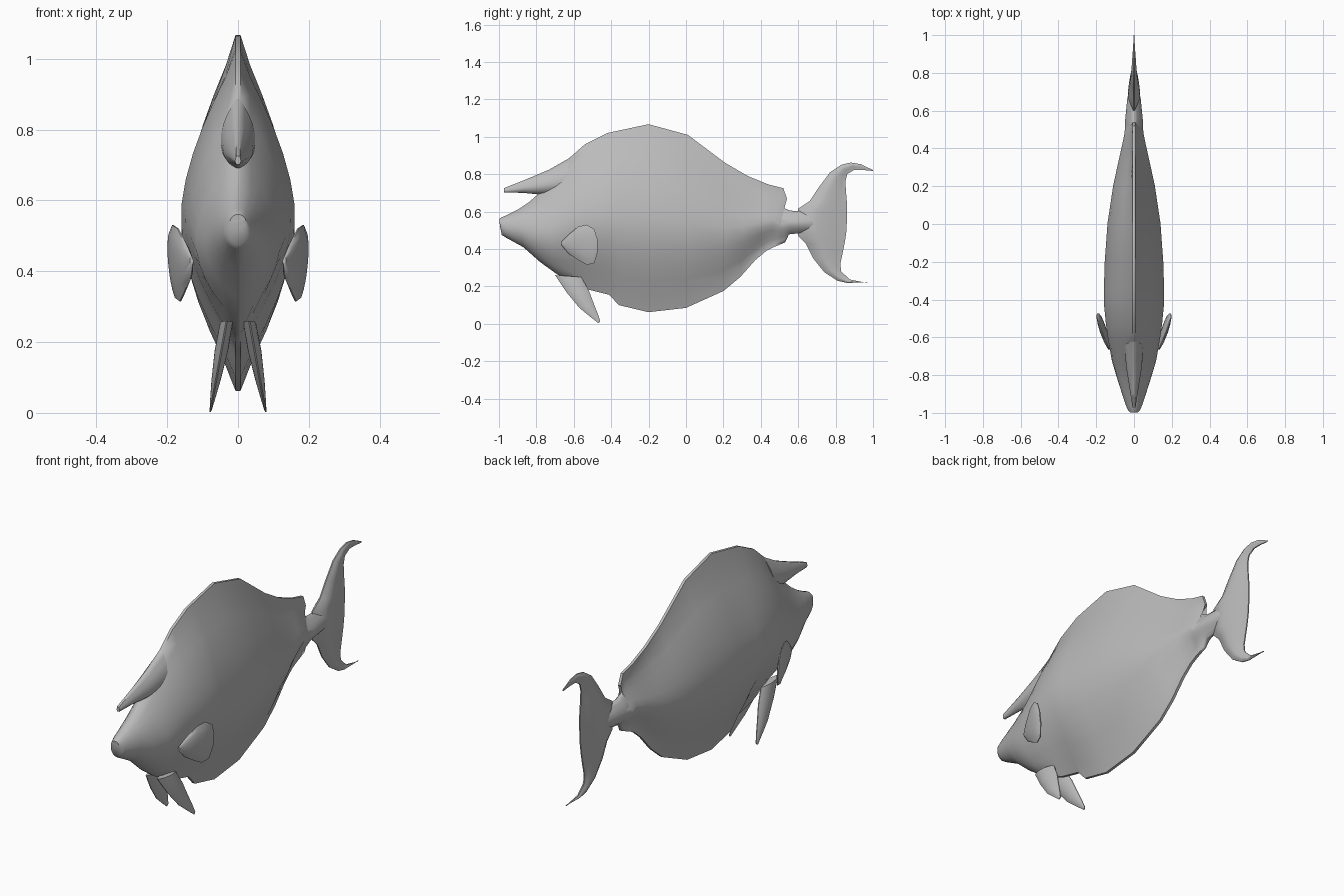
import bpy, bmesh

grey = bpy.data.materials.new("fish_grey")
grey.diffuse_color = (0.5, 0.5, 0.5, 1)


def loft(name, stations, mid, edge, n=9, offset=lambda y, z: 0.0):
    """Loft lens-shaped rings. Station: (top y,z), (bottom y,z), half width, a, b.
    The half width falls off as (1 - v**a)**b from the widest point to each edge."""
    bm = bmesh.new()
    rings = []
    for (ya, za), (yb, zb), w, a, b in stations:
        side = []
        for i in range(n):
            t = i / (n - 1)
            v = (mid - t) / mid if t < mid else (t - mid) / (1 - mid)
            half = max(w * max(0.0, 1 - v ** a) ** b, min(edge, w))
            side.append((half, ya + (yb - ya) * t, za + (zb - za) * t))
        pts = side + [(-h, y, z) for h, y, z in reversed(side)]
        rings.append([bm.verts.new((x + offset(y, z), y, z)) for x, y, z in pts])
    for r, s in zip(rings, rings[1:]):
        for i in range(2 * n):
            j = (i + 1) % (2 * n)
            bm.faces.new((r[i], r[j], s[j], s[i]))
    # end caps as strips across the ring
    for r in (rings[0], rings[-1]):
        for i in range(n - 1):
            bm.faces.new((r[i], r[i + 1], r[2 * n - 2 - i], r[2 * n - 1 - i]))
    bmesh.ops.recalc_face_normals(bm, faces=bm.faces)
    me = bpy.data.meshes.new(name)
    bm.to_mesh(me)
    bm.free()
    me.materials.append(grey)
    ob = bpy.data.objects.new(name, me)
    bpy.context.collection.objects.link(ob)
    bpy.ops.object.select_all(action='DESELECT')
    ob.select_set(True)
    bpy.context.view_layer.objects.active = ob
    bpy.ops.object.shade_smooth_by_angle(angle=0.9)
    return ob


# Body with dorsal and anal fins, ending in the tail stalk
loft("body", [
    ((-0.998, 0.56), (-0.995, 0.525), 0.022, 2, 0.5),
    ((-0.985, 0.57), (-0.985, 0.475), 0.032, 2, 0.5),
    ((-0.96, 0.58), (-0.965, 0.462), 0.042, 2, 0.5),
    ((-0.90, 0.61), (-0.87, 0.41), 0.068, 2, 0.65),
    ((-0.84, 0.65), (-0.78, 0.33), 0.092, 1.9, 0.7),
    ((-0.76, 0.72), (-0.69, 0.265), 0.118, 1.8, 0.85),
    ((-0.62, 0.89), (-0.61, 0.22), 0.138, 1.7, 1.0),
    ((-0.54, 0.96), (-0.53, 0.185), 0.150, 1.7, 1.05),
    ((-0.42, 1.02), (-0.41, 0.155), 0.162, 1.7, 1.1),
    ((-0.36, 1.033), (-0.36, 0.10), 0.162, 1.7, 1.1),
    ((-0.20, 1.067), (-0.20, 0.062), 0.157, 1.7, 1.1),
    ((0.01, 1.01), (0.00, 0.085), 0.142, 1.7, 1.15),
    ((0.21, 0.86), (0.20, 0.175), 0.112, 1.6, 1.2),
    ((0.33, 0.79), (0.29, 0.25), 0.09, 1.4, 1.3),
    ((0.44, 0.745), (0.37, 0.34), 0.07, 1.2, 1.4),
    ((0.52, 0.725), (0.43, 0.39), 0.056, 1.1, 1.5),
    ((0.54, 0.67), (0.47, 0.41), 0.052, 1.1, 1.4),
    ((0.49, 0.635), (0.53, 0.435), 0.050, 1.3, 1.1),
    ((0.555, 0.605), (0.55, 0.478), 0.047, 1.8, 0.7),
    ((0.66, 0.60), (0.66, 0.49), 0.036, 2, 0.7),
    ((0.77, 0.57), (0.77, 0.52), 0.015, 2, 0.7),
], 0.54, 0.007, 13)

# Forehead horn
loft("horn", [
    ((-0.972, 0.726), (-0.972, 0.702), 0.008, 2, 0.5),
    ((-0.86, 0.77), (-0.87, 0.70), 0.024, 2, 0.7),
    ((-0.73, 0.825), (-0.77, 0.69), 0.042, 2, 0.8),
    ((-0.62, 0.888), (-0.66, 0.69), 0.050, 2, 0.9),
], 0.65, 0.006)

# Crescent tail fin, from upper tip to lower tip
loft("tail_fin", [
    ((y0, z0), (y1, z1), w, 1.6, 1.0) for y0, z0, y1, z1, w in [
        (1.0, 0.822, 0.998, 0.817, 0.002), (0.935, 0.853, 0.94, 0.823, 0.005),
        (0.88, 0.862, 0.90, 0.823, 0.009), (0.83, 0.85, 0.862, 0.80, 0.012),
        (0.77, 0.81, 0.852, 0.76, 0.016), (0.71, 0.73, 0.856, 0.70, 0.021),
        (0.66, 0.655, 0.862, 0.63, 0.028), (0.60, 0.615, 0.862, 0.58, 0.033),
        (0.60, 0.47, 0.857, 0.49, 0.033), (0.64, 0.43, 0.85, 0.44, 0.028),
        (0.68, 0.35, 0.838, 0.38, 0.021), (0.74, 0.275, 0.825, 0.32, 0.016),
        (0.81, 0.23, 0.83, 0.28, 0.012), (0.86, 0.219, 0.875, 0.237, 0.008),
        (0.972, 0.221, 0.97, 0.217, 0.002)]
], 0.3, 0.003)

# Paired fins
for side, s in (("left", 1), ("right", -1)):
    loft("pectoral_fin_" + side, [
        ((y, zt), (y, zb), w, 2, 0.6) for y, zt, zb, w in [
            (-0.665, 0.44, 0.42, 0.005), (-0.63, 0.475, 0.375, 0.014),
            (-0.575, 0.52, 0.34, 0.018), (-0.53, 0.53, 0.315, 0.016),
            (-0.49, 0.505, 0.325, 0.011), (-0.473, 0.45, 0.38, 0.004)]
    ], 0.5, 0.002, offset=lambda y, z: s * (0.13 + 0.32 * (y + 0.665) + 0.1 * (z - 0.42)))
    loft("pelvic_fin_" + side, [
        ((yt, zt), (yl, zl), w, 2, 0.7) for yl, zl, yt, zt, w in [
            (-0.70, 0.26, -0.56, 0.25, 0.018), (-0.64, 0.17, -0.52, 0.18, 0.019),
            (-0.57, 0.085, -0.49, 0.10, 0.013), (-0.515, 0.04, -0.472, 0.055, 0.008),
            (-0.468, 0.003, -0.458, 0.012, 0.003)]
    ], 0.5, 0.002, offset=lambda y, z: s * (0.03 + 0.18 * (0.27 - z)))
